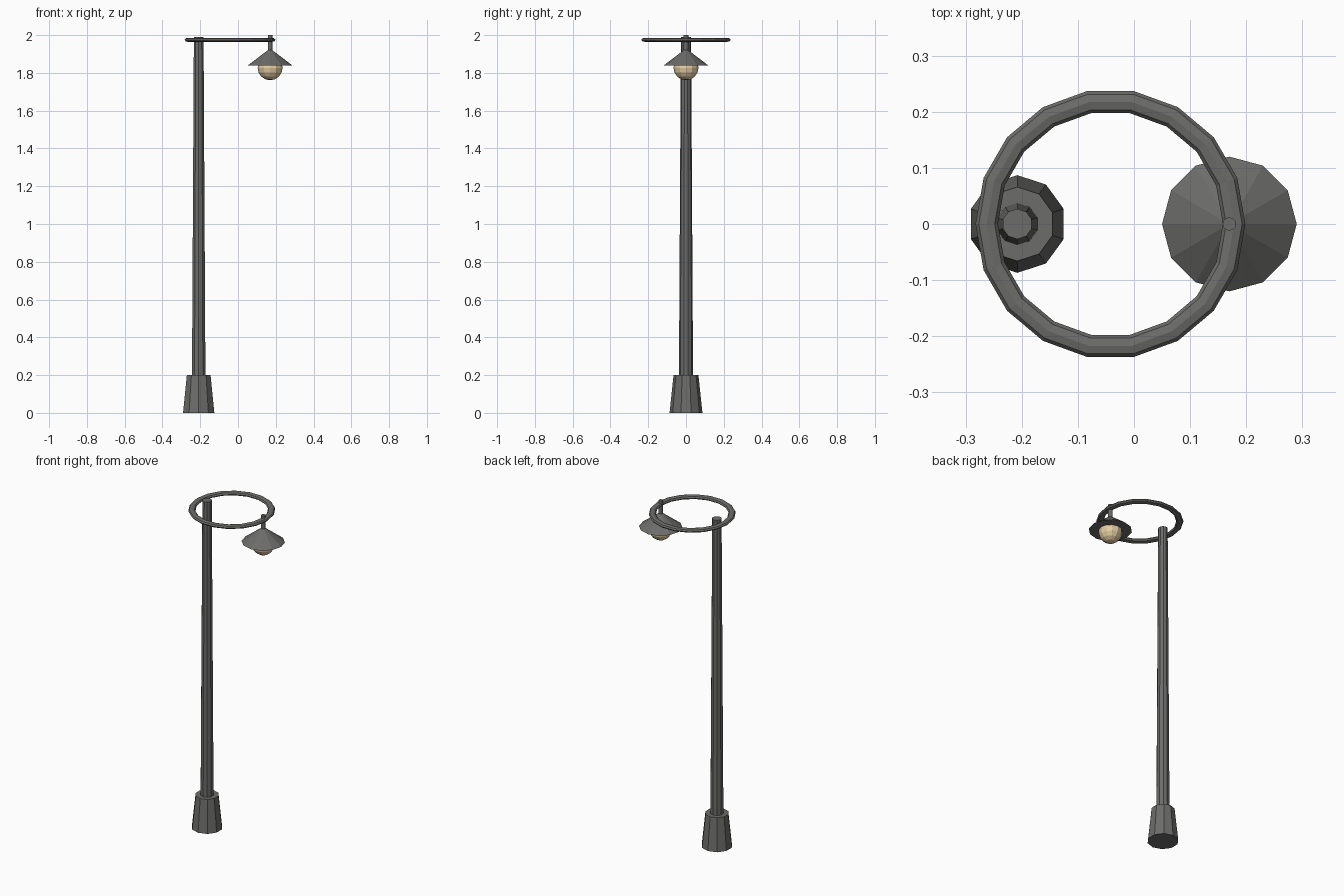
import bpy
import math
import bmesh

if "Cube" in bpy.data.objects:
    bpy.data.objects.remove(bpy.data.objects["Cube"])


def material(name, colour):
    m = bpy.data.materials.new(name)
    m.diffuse_color = (*colour, 1.0)
    m.use_nodes = True
    m.node_tree.nodes["Principled BSDF"].inputs["Base Color"].default_value = m.diffuse_color
    return m


METAL = material("dark_grey_metal", (0.15, 0.15, 0.145))
GLOW = material("warm_bulb", (0.78, 0.62, 0.37))

POLE_X = -0.208   # axis of the post
LAMP_X = 0.17     # axis of the hanging lamp
RING_X = -0.042   # centre of the hoop


def tapered(name, x, z0, z1, r0, r1, sides, mat):
    """Closed cone frustum standing between two heights."""
    bpy.ops.mesh.primitive_cone_add(vertices=sides, radius1=r0, radius2=r1,
                                    depth=z1 - z0, location=(x, 0, (z0 + z1) / 2))
    ob = bpy.context.object
    ob.name = name
    ob.data.materials.append(mat)
    return ob


# Post: flared foot and slender tapering pole
tapered("foot", POLE_X, 0.0, 0.2, 0.087, 0.066, 10, METAL)
tapered("pole", POLE_X, 0.1, 1.99, 0.038, 0.027, 10, METAL)

# Flattened hoop joining pole and lamp
bpy.ops.mesh.primitive_torus_add(major_segments=18, minor_segments=8,
                                 major_radius=0.2205, minor_radius=0.02,
                                 location=(RING_X, 0, 1.975))
hoop = bpy.context.object
hoop.name = "hoop"
hoop.scale.z = 0.55
hoop.data.materials.append(METAL)

# Hanging lamp: rod, conical shade and faceted bulb
tapered("hanging_rod", LAMP_X, 1.9, 2.0, 0.012, 0.012, 12, METAL)
tapered("lamp_shade", LAMP_X, 1.838, 1.92, 0.12, 0.012, 12, METAL)
bpy.ops.mesh.primitive_uv_sphere_add(segments=12, ring_count=8, radius=0.066,
                                     location=(LAMP_X, 0, 1.827))
bulb = bpy.context.object
bulb.name = "bulb"
bulb.data.materials.append(GLOW)
